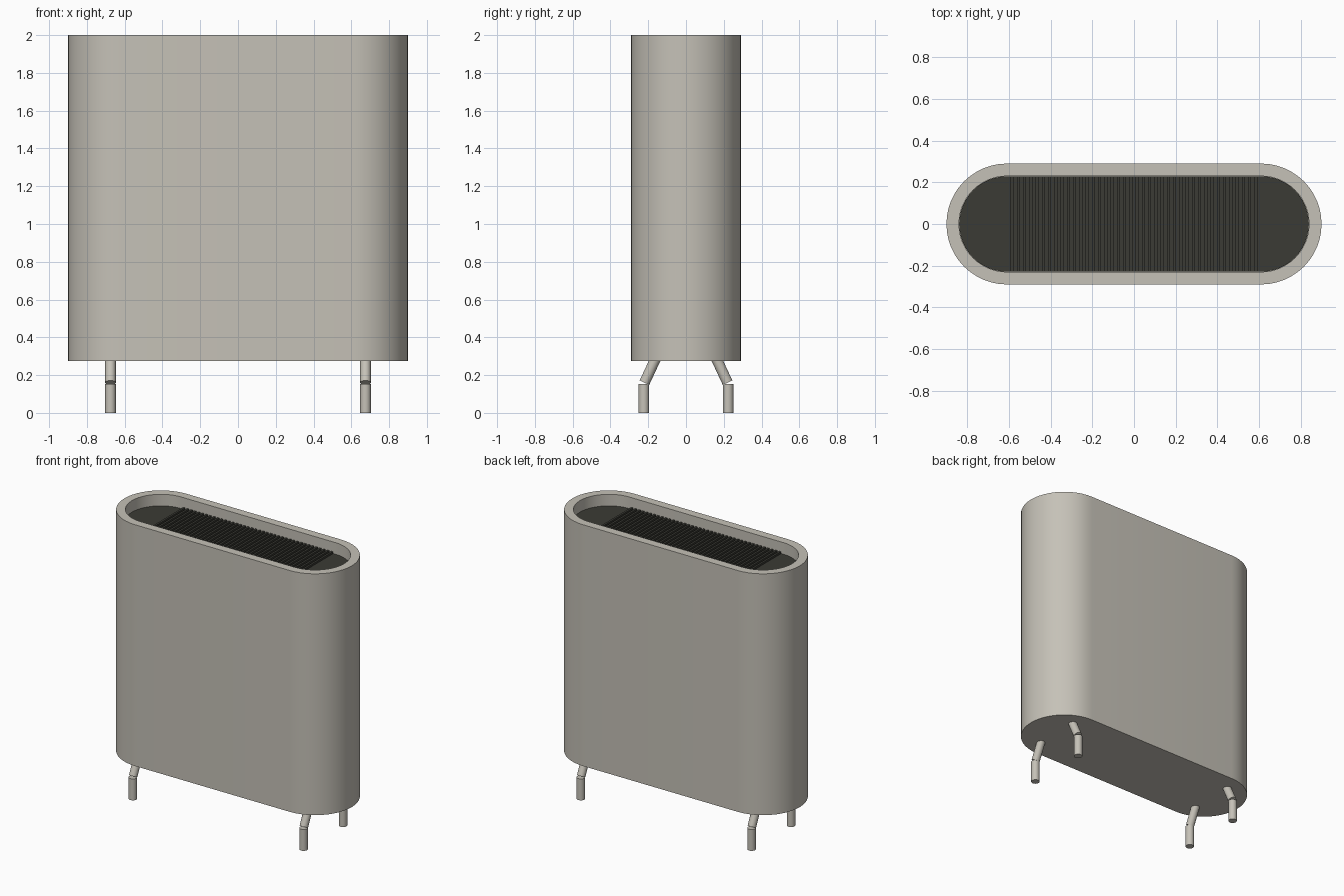
import bpy, bmesh, math
from mathutils import Vector

cube = bpy.data.objects.get("Cube")
if cube:
    bpy.data.objects.remove(cube, do_unlink=True)


def material(name, rgb):
    m = bpy.data.materials.new(name)
    m.use_nodes = True
    m.diffuse_color = (*rgb, 1)
    m.node_tree.nodes["Principled BSDF"].inputs["Base Color"].default_value = (*rgb, 1)
    return m


SHELL = material("warm grey", (0.56, 0.535, 0.475))
DARK = material("dark charcoal", (0.044, 0.044, 0.035))

STRAIGHT = 0.61      # half length of the straight sides
OUTER, INNER = 0.29, 0.23
BOTTOM, TOP, FLOOR = 0.275, 2.0, 1.91


def stadium(radius, z, steps=24):
    """Outline with two straight sides and two round ends."""
    points = []
    for side in (1, -1):
        for i in range(steps + 1):
            a = math.pi * (i / steps - 0.5)
            points.append((side * (STRAIGHT + radius * math.cos(a)),
                           side * radius * math.sin(a), z))
    return points


def finish(bm, name, mat, smooth=True):
    bmesh.ops.recalc_face_normals(bm, faces=bm.faces)
    mesh = bpy.data.meshes.new(name)
    bm.to_mesh(mesh)
    bm.free()
    mesh.materials.append(mat)
    obj = bpy.data.objects.new(name, mesh)
    bpy.context.collection.objects.link(obj)
    if smooth:
        bpy.ops.object.select_all(action="DESELECT")
        obj.select_set(True)
        bpy.context.view_layer.objects.active = obj
        bpy.ops.object.shade_smooth_by_angle(angle=math.radians(30))
    return obj


def loft(name, rings, mat):
    """Skin a row of outlines and cap both ends."""
    bm = bmesh.new()
    loops = [[bm.verts.new(p) for p in ring] for ring in rings]
    for a, b in zip(loops, loops[1:]):
        for i in range(len(a)):
            j = (i + 1) % len(a)
            bm.faces.new((a[i], a[j], b[j], b[i]))
    bm.faces.new(loops[0])
    bm.faces.new(loops[-1])
    return finish(bm, name, mat)


def rod(name, start, end, radius=0.028):
    start, end = Vector(start), Vector(end)
    axis = end - start
    bm = bmesh.new()
    bmesh.ops.create_cone(bm, cap_ends=True, segments=24, radius1=radius,
                          radius2=radius, depth=axis.length)
    bmesh.ops.rotate(bm, verts=bm.verts, matrix=axis.to_track_quat("Z", "Y").to_matrix())
    bmesh.ops.translate(bm, verts=bm.verts, vec=(start + end) / 2)
    return finish(bm, name, mat=SHELL)


# Hollow-topped housing
loft("housing", [stadium(OUTER, BOTTOM), stadium(OUTER, TOP),
                 stadium(INNER, TOP), stadium(INNER, FLOOR)], SHELL)

# Dark plate in the recess
PLATE_TOP = FLOOR + 0.008
loft("vent_plate", [stadium(INNER - 0.001, FLOOR + 0.001),
                    stadium(INNER - 0.001, PLATE_TOP)], DARK)

# Row of thin slats across the plate
COUNT, HEIGHT = 40, 0.015
bm = bmesh.new()
for i in range(COUNT):
    x = -0.6 + 1.2 * (i + 0.5) / COUNT
    verts = bmesh.ops.create_cube(bm, size=1)["verts"]
    bmesh.ops.scale(bm, verts=verts, vec=(0.015, 2 * INNER - 0.004, HEIGHT))
    bmesh.ops.translate(bm, verts=verts, vec=(x, 0, PLATE_TOP + HEIGHT / 2 - 0.001))
finish(bm, "vent_slats", DARK, smooth=False)

# Four bent legs: upright foot and a strut leaning in under the housing
for x, side in ((0.675, "left"), (-0.675, "right")):
    for s, end in ((-1, "front"), (1, "back")):
        rod(f"{end}_{side}_foot", (x, s * 0.223, 0), (x, s * 0.223, 0.153))
        rod(f"{end}_{side}_strut", (x, s * 0.22, 0.16), (x, s * 0.157, 0.295))
